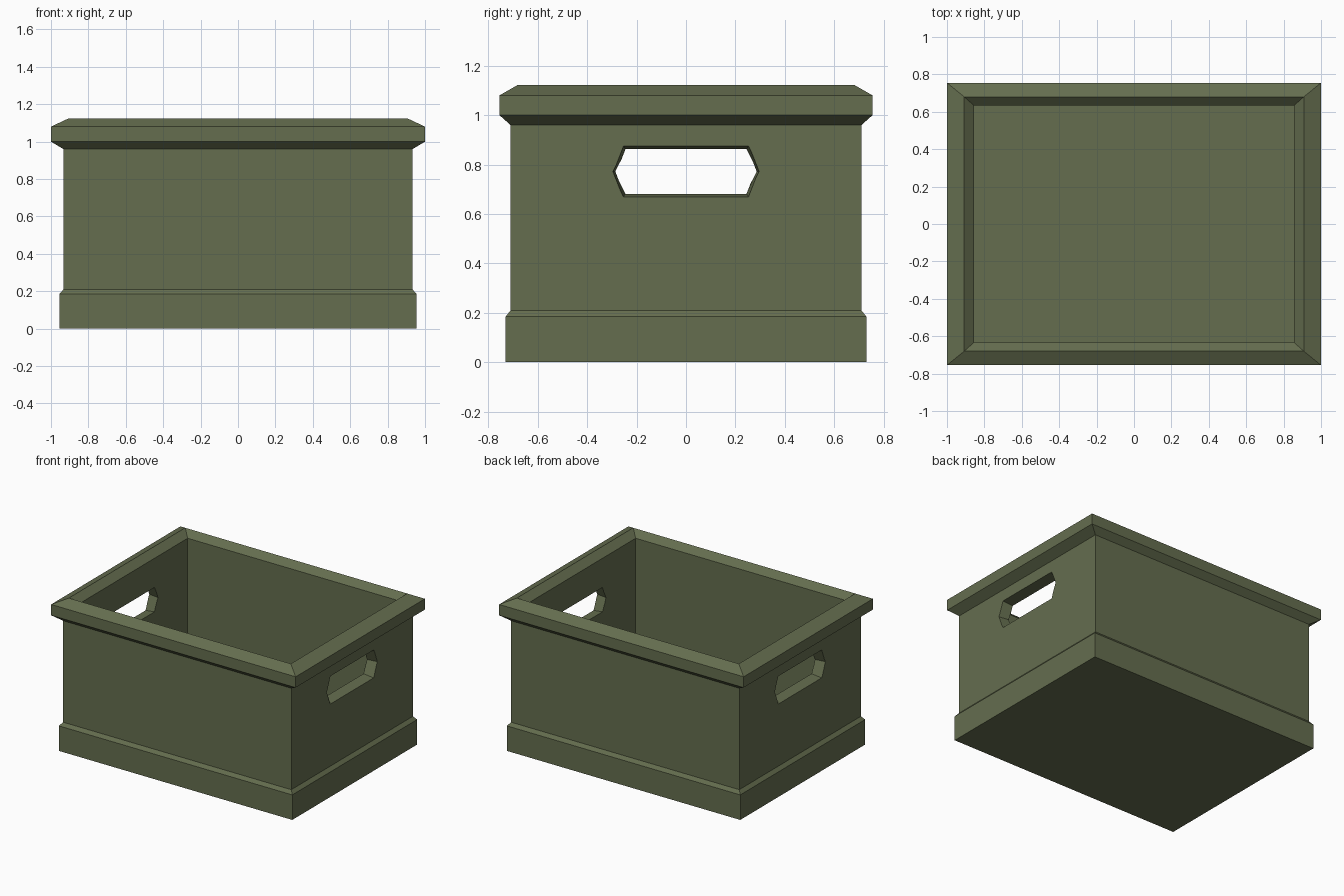
import bpy, bmesh

if "Cube" in bpy.data.objects:
    bpy.data.objects.remove(bpy.data.objects["Cube"])

olive = bpy.data.materials.new("olive_green")
olive.diffuse_color = (0.130, 0.155, 0.078, 1)
olive.use_nodes = True
olive.node_tree.nodes["Principled BSDF"].inputs["Base Color"].default_value = olive.diffuse_color


def loft(name, loops):
    """Skin a list of point loops and cap both ends."""
    bm = bmesh.new()
    rings = [[bm.verts.new(p) for p in loop] for loop in loops]
    n = len(rings[0])
    for a, b in zip(rings, rings[1:]):
        for i in range(n):
            j = (i + 1) % n
            bm.faces.new((a[i], a[j], b[j], b[i]))
    bm.faces.new(rings[0][::-1])
    bm.faces.new(rings[-1])
    bmesh.ops.recalc_face_normals(bm, faces=bm.faces)
    mesh = bpy.data.meshes.new(name)
    bm.to_mesh(mesh)
    bm.free()
    mesh.materials.append(olive)
    obj = bpy.data.objects.new(name, mesh)
    bpy.context.collection.objects.link(obj)
    return obj


def rect(x, y, z):
    return [(-x, -y, z), (x, -y, z), (x, y, z), (-x, y, z)]


# Crate: outside from the foot up over the rim, then down inside to the floor
profile = [
    (0.955, 0.73, 0), (0.955, 0.73, 0.185), (0.933, 0.71, 0.21),
    (0.933, 0.71, 0.96), (1.0, 0.755, 1.0), (1.0, 0.755, 1.08),
    (0.908, 0.68, 1.123), (0.855, 0.633, 1.078), (0.855, 0.633, 0.08),
]
crate = loft("crate", [rect(*p) for p in profile])


def grip(x, tip, half, height):
    z = 0.772
    return [(x, -tip, z), (x, -half, z - height), (x, half, z - height),
            (x, tip, z), (x, half, z + height), (x, -half, z + height)]


# Hand holes: six-sided cutters that narrow towards the inside
for side, label in ((1, "right"), (-1, "left")):
    cutter = loft(label + "_hand_hole_cutter", [
        grip(side * 0.775, 0.276, 0.237, 0.077),
        grip(side * 1.013, 0.306, 0.261, 0.116),
    ])
    cutter.hide_render = True
    cutter.hide_viewport = False
    cutter.display_type = 'WIRE'
    cut = crate.modifiers.new(label + "_hand_hole", 'BOOLEAN')
    cut.operation = 'DIFFERENCE'
    cut.solver = 'EXACT'
    cut.object = cutter
